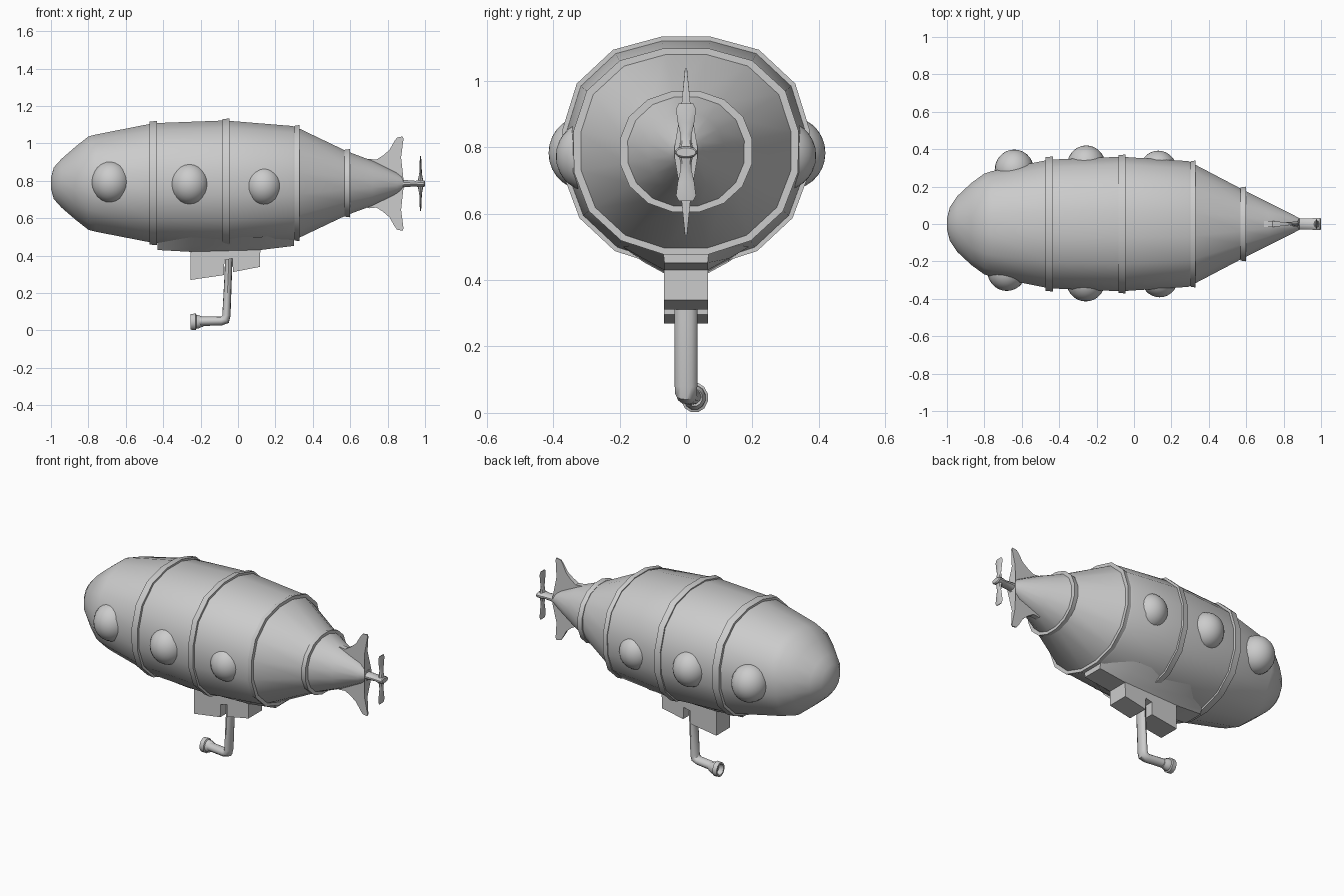
import bpy, bmesh, math
from mathutils import Vector

if "Cube" in bpy.data.objects:
    bpy.data.objects.remove(bpy.data.objects["Cube"])

ZC = 0.787   # height of the hull axis


def finish(name, bm, angle=35):
    bmesh.ops.recalc_face_normals(bm, faces=bm.faces)
    mesh = bpy.data.meshes.new(name)
    bm.to_mesh(mesh)
    bm.free()
    ob = bpy.data.objects.new(name, mesh)
    bpy.context.collection.objects.link(ob)
    bpy.ops.object.select_all(action='DESELECT')
    ob.select_set(True)
    bpy.context.view_layer.objects.active = ob
    bpy.ops.object.shade_smooth_by_angle(angle=math.radians(angle))
    return ob


def loft(name, rings, angle=35):
    """Skin a list of equal-length point rings and cap both ends."""
    bm = bmesh.new()
    rows = [[bm.verts.new(p) for p in r] for r in rings]
    n = len(rows[0])
    for a, b in zip(rows, rows[1:]):
        for i in range(n):
            j = (i + 1) % n
            bm.faces.new((a[i], a[j], b[j], b[i]))
    bm.faces.new(rows[0])
    bm.faces.new(rows[-1])
    return finish(name, bm, angle)


def section(x, ry, rz, power=2.0, zc=ZC, n=16):
    """Squarish oval across the x axis, with a flat at the top."""
    pts = []
    for i in range(n):
        t = 2 * math.pi * (i + 0.5) / n
        c, s = math.cos(t), math.sin(t)
        p = power if s > 0 else 2 + (power - 2) * 0.5
        k = (abs(c) ** p + abs(s) ** p) ** (-1 / p) * 1.012
        pts.append((x, ry * k * c, zc + rz * k * s))
    return pts


# Hull: nose, body and tapered tail
hull = [(-1.0, .03, .03, 2), (-.985, .09, .085, 2), (-.945, .15, .13, 2),
        (-.87, .22, .195, 2.1), (-.80, .27, .25, 2.2), (-.76, .282, .26, 2.3),
        (-.45, .343, .32, 2.4), (-.07, .358, .334, 2.45), (.29, .335, .305, 2.4),
        (.32, .32, .295, 2.4), (.58, .185, .172, 2.15), (.72, .115, .12, 2),
        (.85, .05, .055, 2), (.885, .03, .03, 2)]
loft("hull", [section(*s) for s in hull])

# Raised bands around the hull
for k, (x, w, ry, rz, p) in enumerate([(-.453, .021, .36, .332, 2.4), (-.064, .018, .37, .345, 2.45),
                                       (.315, .013, .338, .31, 2.4), (.584, .014, .2, .183, 2.15)]):
    loft(f"hull_band_{k + 1}", [section(x - w, ry - .004, rz - .004, p),
                                section(x + w, ry, rz, p)])

# Bulging round windows on both sides
for k, (x, y, z, r) in enumerate([(-.68, -.25, .793, .108), (-.258, -.307, .783, .107), (.137, -.29, .773, .102),
                                  (-.64, .29, .785, .108), (-.255, .315, .783, .105), (.13, .29, .775, .102)]):
    bm = bmesh.new()
    bmesh.ops.create_uvsphere(bm, u_segments=24, v_segments=14, radius=r)
    for v in bm.verts:
        v.co = Vector((v.co.x * .97, v.co.z, v.co.y * 1.04)) + Vector((x, y, z))
    finish(f"window_{k + 1}", bm, 60)

# Tail fin: one outline mirrored above and below the axis, thinning to the tips
half = [(.62, .10), (.70, .132), (.74, .128), (.775, .15), (.81, .18), (.835, .225),
        (.85, .246), (.88, .252), (.885, .24), (.872, .14), (.885, .02)]
outline = half + [(x, -h) for x, h in reversed(half)]


def fin_side(sign):
    return [(x, sign * (.003 + .035 * (1 - abs(h) / .26) ** 1.5), ZC - .002 + h) for x, h in outline]


loft("tail_fins", [fin_side(-1), fin_side(1)])

# Propeller hub and its two blades
loft("propeller_hub", [section(x, ry, rz, 2, .785, 12) for x, ry, rz in
                       [(.87, .03, .022), (.90, .031, .019), (.95, .03, .015),
                        (.965, .034, .019), (.995, .034, .018), (1.0, .03, .013)]])
for side, s in (("upper", 1), ("lower", -1)):
    rings = []
    for h, wx, wy in [(0, .018, .024), (.03, .012, .017), (.055, .007, .017),
                      (.09, .006, .025), (.13, .004, .03), (.147, .002, .022)]:
        rings.append([(.976 + wx * math.cos(math.pi * i / 4), wy * math.sin(math.pi * i / 4),
                       .785 + s * h) for i in range(8)])
    loft(f"propeller_blade_{side}", rings)

# Flared keel fairing under the hull
fairing = []
for x, wide, top, low in [(-.43, .09, .50, .43), (-.25, .19, .50, .42),
                          (.12, .19, .50, .43), (.30, .09, .52, .452)]:
    side = [(wide, top), (wide * .6 + .015, low + .035), (.065, low)]
    fairing.append([(x, y, z) for y, z in side] + [(x, -y, z) for y, z in reversed(side)])
loft("keel_fairing", fairing, 25)

# Keel box with a slot for the periscope
box = [(-.253, .50), (-.253, .27), (-.075, .296), (-.073, .375), (-.03, .385),
       (-.027, .312), (.118, .34), (.12, .50)]
loft("keel_box", [[(x, y, z) for x, z in box] for y in (-.066, .066)])


# Periscope: bent tube with a flared, hollow eyepiece
def tube(name, path, n=12):
    """Tube along points (position, radius, width in y)."""
    rings = []
    for k, (p, r, w) in enumerate(path):
        a = Vector(path[max(k - 1, 0)][0])
        b = Vector(path[min(k + 1, len(path) - 1)][0])
        d = (b - a).normalized()
        side = Vector((0, 1, 0))
        up = d.cross(side).normalized()
        rings.append([Vector(p) + side * w * math.cos(2 * math.pi * i / n)
                      + up * r * math.sin(2 * math.pi * i / n) for i in range(n)])
    return loft(name, rings, 45)


tube("periscope_pipe", [((-.048, 0, .42), .02, .034), ((-.053, 0, .28), .02, .034),
                        ((-.062, 0, .08), .022, .034), ((-.068, 0, .058), .026, .033),
                        ((-.09, .003, .05), .024, .031), ((-.205, .02, .049), .025, .028)])
bell = [(-.185, .026), (-.198, .03), (-.21, .036), (-.222, .037), (-.226, .045),
        (-.253, .043), (-.253, .033), (-.225, .027)]
loft("periscope_eyepiece", [section(x, r * .9, r, 2, .046, 12) for x, r in bell])
eyepiece = bpy.context.view_layer.objects.active
eyepiece.location.y = .026
